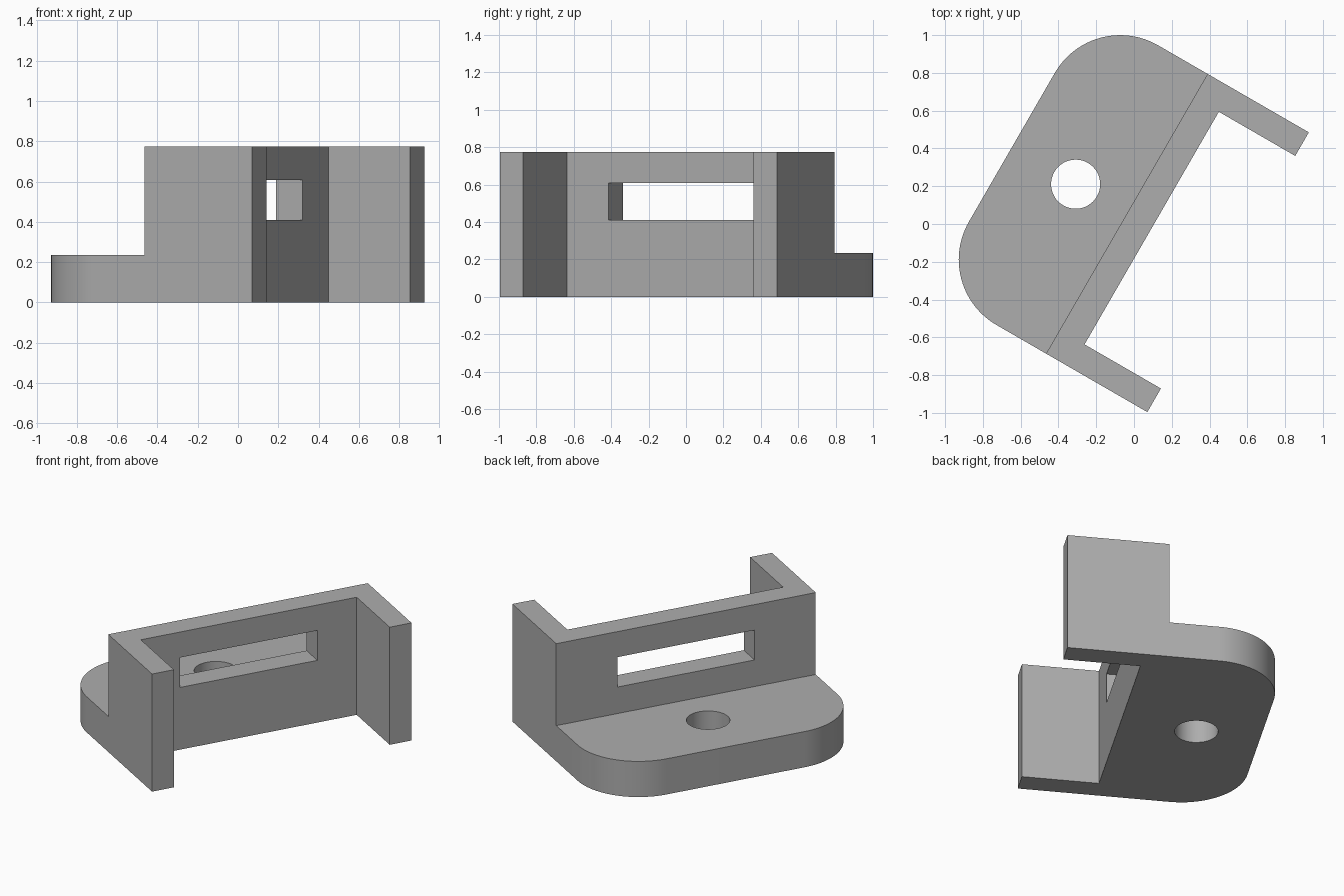
import bpy, bmesh
from math import sin, cos, pi, radians

cube = bpy.data.objects.get("Cube")
if cube:
    bpy.data.objects.remove(cube, do_unlink=True)

# Bracket dimensions, in its own frame: x across, y along the wall
MID = 0.028                      # middle along the wall
HALF, INNER = 0.855, 0.711       # half lengths outside and between the arms
BACK, WALL, FACE, TIP = -0.763, -0.06, 0.092, 0.559
RADIUS, HEIGHT, PLATE = 0.4, 0.775, 0.235
TURN = radians(-30)

grey = bpy.data.materials.new("plain grey")
grey.use_nodes = True
colour = (0.42, 0.42, 0.42, 1)
grey.diffuse_color = colour
grey.node_tree.nodes["Principled BSDF"].inputs["Base Color"].default_value = colour


def prism(name, outline, low, high):
    """Extrude a flat outline from low to high."""
    bm = bmesh.new()
    face = bm.faces.new([bm.verts.new((x, y, low)) for x, y in outline])
    top = bmesh.ops.extrude_face_region(bm, geom=[face])
    moved = [v for v in top["geom"] if isinstance(v, bmesh.types.BMVert)]
    bmesh.ops.translate(bm, verts=moved, vec=(0, 0, high - low))
    bmesh.ops.recalc_face_normals(bm, faces=bm.faces)
    mesh = bpy.data.meshes.new(name)
    bm.to_mesh(mesh)
    bm.free()
    mesh.materials.append(grey)
    obj = bpy.data.objects.new(name, mesh)
    obj.rotation_euler.z = TURN
    bpy.context.collection.objects.link(obj)
    return obj


def arc(cx, cy, r, start, end, steps):
    angles = [start + (end - start) * i / steps for i in range(steps + 1)]
    return [(cx + r * cos(a), cy + r * sin(a)) for a in angles]


def box(x0, x1, half):
    return [(x0, MID - half), (x1, MID - half), (x1, MID + half), (x0, MID + half)]


# Full outline: rounded plate side, then two arms around the channel
half_outline = [(FACE, INNER), (TIP, INNER), (TIP, HALF)]
half_outline += arc(BACK + RADIUS, HALF - RADIUS, RADIUS, pi / 2, pi, 24)
outline = [(x, MID + y) for x, y in half_outline]
outline += [(x, MID - y) for x, y in reversed(half_outline)]
bracket = prism("bracket", outline, 0, HEIGHT)

# Cut the step above the plate, the screw hole and the wall slot
cutters = [
    prism("step_cutter", box(-1.5, WALL, 1.5), PLATE, 1.5),
    prism("hole_cutter", arc(-0.373, MID, 0.13, 0, 2 * pi, 48)[:-1], -0.5, 0.5),
    prism("slot_cutter", box(-0.3, 0.3, 0.452), 0.41, 0.607),
]
for cutter in cutters:
    cut = bracket.modifiers.new(cutter.name, "BOOLEAN")
    cut.operation = "DIFFERENCE"
    cut.solver = "EXACT"
    cut.object = cutter

bpy.ops.object.select_all(action="DESELECT")
bracket.select_set(True)
bpy.context.view_layer.objects.active = bracket
for cutter in cutters:
    bpy.ops.object.modifier_apply(modifier=cutter.name)
for cutter in cutters:
    bpy.data.objects.remove(cutter, do_unlink=True)

# Smooth the rounded corners and the hole, keep edges crisp
bpy.ops.object.shade_smooth_by_angle(angle=radians(30))
